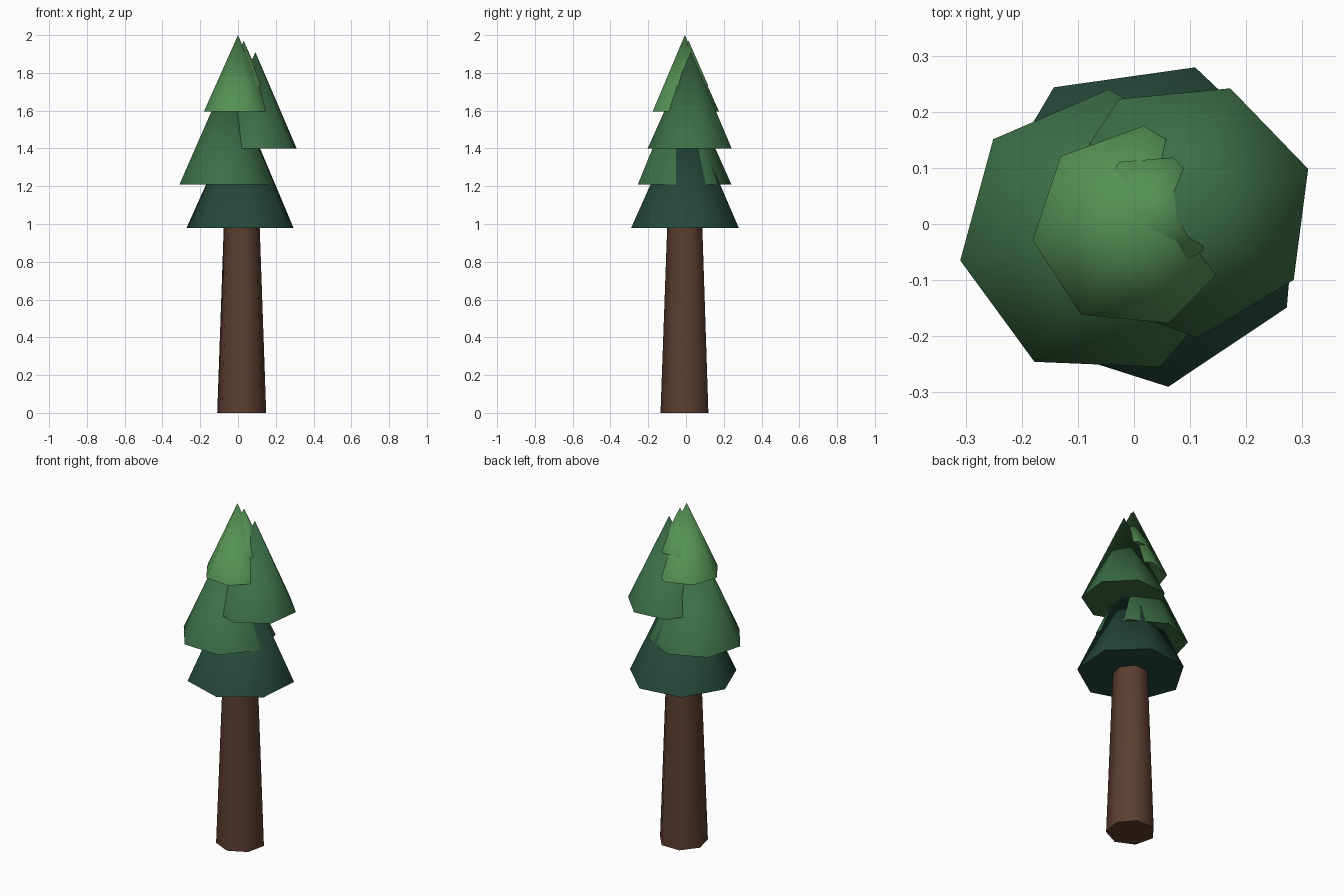
import bpy, math

if "Cube" in bpy.data.objects:
    bpy.data.objects.remove(bpy.data.objects["Cube"])


def material(name, rgb):
    m = bpy.data.materials.new(name)
    m.diffuse_color = (*rgb, 1)
    m.use_nodes = True
    m.node_tree.nodes["Principled BSDF"].inputs["Base Color"].default_value = m.diffuse_color
    return m


bark = material("bark_brown", (0.107, 0.048, 0.030))
dark = material("dark_green", (0.018, 0.065, 0.042))
mid = material("mid_green", (0.045, 0.156, 0.062))
light = material("light_green", (0.089, 0.283, 0.089))


def cone(name, mat, x, y, z0, z1, r0, r1, first_corner):
    """Seven-sided cone with one base corner at the given angle."""
    bpy.ops.mesh.primitive_cone_add(vertices=7, radius1=r0, radius2=r1, depth=z1 - z0)
    ob = bpy.context.object
    ob.name = name
    # measure the primitive's own first corner, then turn it into place
    low = next(v.co for v in ob.data.vertices if v.co.z < 0)
    ob.rotation_euler.z = math.radians(first_corner) - math.atan2(low.y, low.x)
    ob.location = (x, y, (z0 + z1) / 2)
    ob.data.materials.append(mat)
    bpy.ops.object.shade_smooth_by_angle(angle=math.radians(60))
    return ob


# Tapered trunk
cone("trunk", bark, 0.02, -0.002, 0.0, 1.0, 0.133, 0.097, 13.5)

# Overlapping foliage tiers, from low to high
cone("lower_foliage", dark, 0.02, 0.0, 0.98, 1.63, 0.293, 0, 20.9)
cone("left_foliage", mid, -0.056, -0.018, 1.21, 1.79, 0.258, 0, 190.5)
cone("right_foliage", mid, 0.092, 0.026, 1.40, 1.91, 0.23, 0, 18.3)
cone("top_foliage", light, 0.0, -0.006, 1.595, 2.0, 0.182, 0, 187.3)
cone("small_top_foliage", light, 0.03, 0.014, 1.73, 1.97, 0.112, 0, 69)
